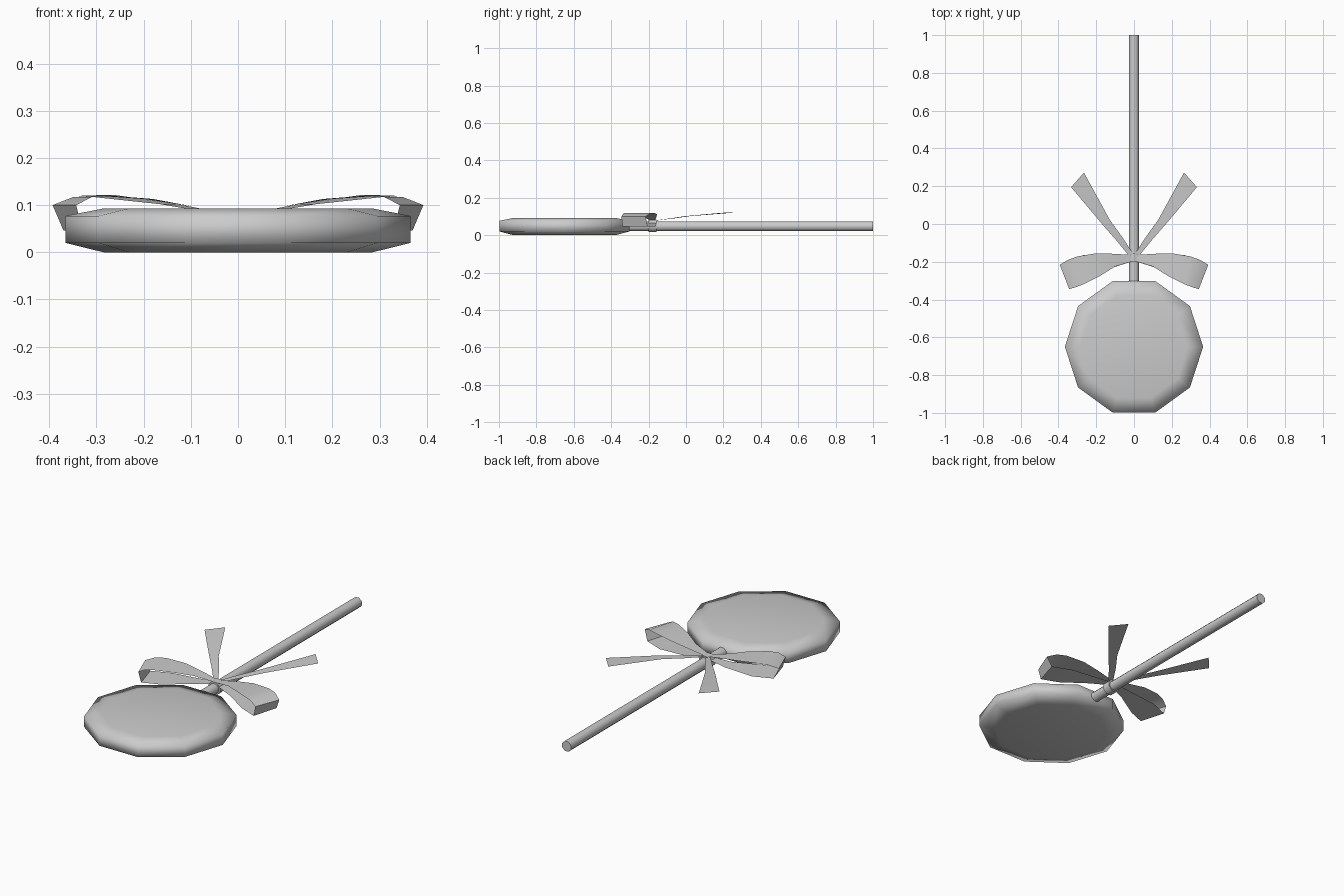
import bpy, bmesh, math
from mathutils import Matrix

cube = bpy.data.objects.get("Cube")
if cube:
    bpy.data.objects.remove(cube)

grey = bpy.data.materials.new("light_grey")
grey.use_nodes = True
grey.diffuse_color = (0.6, 0.6, 0.6, 1)
grey.node_tree.nodes["Principled BSDF"].inputs["Base Color"].default_value = (0.6, 0.6, 0.6, 1)


def finish(name, bm, smooth_angle):
    """Turn a bmesh into a shaded, coloured object."""
    mesh = bpy.data.meshes.new(name)
    bm.to_mesh(mesh)
    bm.free()
    mesh.materials.append(grey)
    obj = bpy.data.objects.new(name, mesh)
    bpy.context.collection.objects.link(obj)
    bpy.ops.object.select_all(action='DESELECT')
    obj.select_set(True)
    bpy.context.view_layer.objects.active = obj
    bpy.ops.object.shade_smooth_by_angle(angle=math.radians(smooth_angle))
    return obj


def rod(name, radius, y0, y1, z, sides):
    """Closed straight rod along y."""
    bm = bmesh.new()
    bmesh.ops.create_cone(bm, cap_ends=True, segments=sides, radius1=radius,
                          radius2=radius, depth=y1 - y0)
    turn = Matrix.Rotation(math.pi / 2, 4, 'X') @ Matrix.Rotation(math.pi / sides, 4, 'Z')
    bm.transform(Matrix.Translation((0, (y0 + y1) / 2, z)) @ turn)
    return finish(name, bm, 50)


def ribbon(name, stations, side):
    """Thin strip through stations of (inner x, y, z, outer x, y, z)."""
    bm = bmesh.new()
    pairs = [(bm.verts.new((side * a, b, c)), bm.verts.new((side * d, e, f)))
             for a, b, c, d, e, f in stations]
    for (a, b), (c, d) in zip(pairs, pairs[1:]):
        bm.faces.new((a, b, d, c) if side > 0 else (a, c, d, b))
    return finish(name, bm, 50)


# Ten-sided candy with a chamfered rim
SIDES = 10
bm = bmesh.new()
rings = []
for radius, z in ((0.285, 0.0), (0.366, 0.02), (0.366, 0.077), (0.285, 0.093)):
    rings.append([bm.verts.new((radius * math.cos(math.tau * i / SIDES),
                                -0.65 + radius * math.sin(math.tau * i / SIDES), z))
                  for i in range(SIDES)])
for low, high in zip(rings, rings[1:]):
    for i in range(SIDES):
        j = (i + 1) % SIDES
        bm.faces.new((low[i], low[j], high[j], high[i]))
bm.faces.new(rings[0][::-1])
bm.faces.new(rings[-1])
finish("candy", bm, 80)

# Stick and the band that ties the bow to it
rod("stick", 0.028, -0.34, 1.0, 0.048, 8)
rod("bow_knot", 0.036, -0.2, -0.157, 0.05, 8)

# Bow loops: out along the top, folded at the end, back underneath
loop = [
    (0.0, -0.165, 0.08, 0.0, -0.195, 0.08),
    (0.1, -0.158, 0.098, 0.1, -0.225, 0.098),
    (0.2, -0.155, 0.113, 0.18, -0.275, 0.113),
    (0.3, -0.172, 0.12, 0.27, -0.32, 0.12),
    (0.35, -0.19, 0.117, 0.31, -0.335, 0.117),
    (0.393, -0.216, 0.1, 0.343, -0.345, 0.1),
    (0.37, -0.205, 0.046, 0.33, -0.34, 0.046),
    (0.27, -0.165, 0.046, 0.24, -0.305, 0.046),
    (0.12, -0.158, 0.055, 0.11, -0.23, 0.055),
    (0.0, -0.165, 0.07, 0.0, -0.195, 0.07),
]
# Loose ribbon tails widening towards their ends
tail = [
    (0.0, -0.165, 0.078, 0.025, -0.17, 0.078),
    (0.065, -0.065, 0.09, 0.095, -0.085, 0.09),
    (0.127, 0.02, 0.102, 0.165, -0.005, 0.102),
    (0.265, 0.272, 0.122, 0.333, 0.195, 0.12),
]
for label, side in (("left", 1), ("right", -1)):
    ribbon(label + "_bow_loop", loop, side)
    ribbon(label + "_bow_tail", tail, side)
